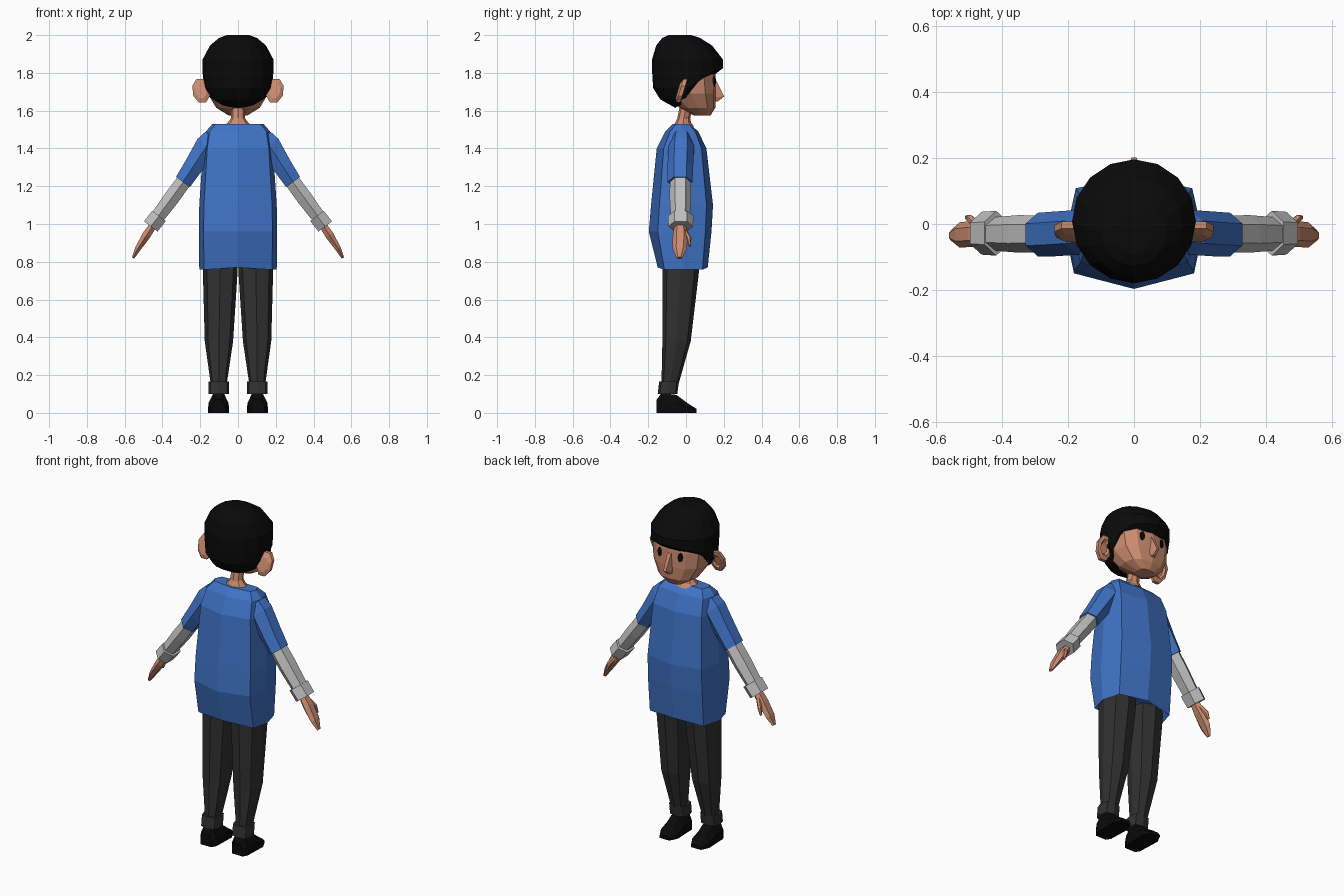
import bpy, bmesh
from math import sin, cos, pi, tau
from mathutils import Vector

cube = bpy.data.objects.get("Cube")
if cube:
    bpy.data.objects.remove(cube, do_unlink=True)


def material(name, rgb, rough=0.9):
    m = bpy.data.materials.new(name)
    m.use_nodes = True
    m.diffuse_color = (*rgb, 1)
    node = m.node_tree.nodes["Principled BSDF"]
    node.inputs["Base Color"].default_value = (*rgb, 1)
    node.inputs["Roughness"].default_value = rough
    return m


BLUE = material("shirt blue", (0.05, 0.17, 0.56))
GREY = material("sleeve grey", (0.52, 0.52, 0.52))
SKIN = material("skin", (0.60, 0.26, 0.16))
PANTS = material("trouser charcoal", (0.03, 0.03, 0.03))
BLACK = material("hair black", (0.003, 0.003, 0.003))


def loft(name, mat, rings):
    """Flat-shaded skin over a stack of equal rings, closed at both ends."""
    bm = bmesh.new()
    rows = [[bm.verts.new(p) for p in ring] for ring in rings]
    n = len(rows[0])
    for a, b in zip(rows, rows[1:]):
        for i in range(n):
            j = (i + 1) % n
            bm.faces.new((a[i], a[j], b[j], b[i]))
    bm.faces.new(rows[0])
    bm.faces.new(rows[-1])
    bmesh.ops.remove_doubles(bm, verts=bm.verts, dist=0.0005)
    bmesh.ops.recalc_face_normals(bm, faces=bm.faces)
    mesh = bpy.data.meshes.new(name)
    bm.to_mesh(mesh)
    bm.free()
    mesh.materials.append(mat)
    obj = bpy.data.objects.new(name, mesh)
    bpy.context.collection.objects.link(obj)
    return obj


def tube(name, mat, stations, across=(1, 0, 0), sides=6, power=1.0):
    """Stations are (x, y, z, half size along y, half size across)."""
    v = Vector(across)
    rings = []
    for x, y, z, ry, rv in stations:
        ring = []
        for i in range(sides):
            a = tau * i / sides + pi / 2
            c, s = cos(a), sin(a)
            c = abs(c) ** power * (1 if c > 0 else -1)
            s = abs(s) ** power * (1 if s > 0 else -1)
            ring.append(Vector((x, y + ry * s, z)) + v * (rv * c))
        rings.append(ring)
    return loft(name, mat, rings)


def pair(name, mat, stations, across=(1, 0, 0), sides=6, power=1.0):
    for side, s in (("left", 1), ("right", -1)):
        tube(f"{side}_{name}", mat, [(s * x, *r) for x, *r in stations],
             (s * across[0], across[1], across[2]), sides, power)


# Shirt: ridged front and back, broad side panels
def shirt_ring(z, w, back, front, side_drop=0.0):
    half = [(0.88 * w, back * 0.76), (w, (back + front) / 2), (0.86 * w, front * 0.76)]
    ring = [(0, back, z)] + [(x, y, z - side_drop) for x, y in half] + [(0, front, z)]
    return ring + [(-x, y, z - side_drop) for x, y in reversed(half)]


loft("shirt_body", BLUE, [shirt_ring(*r) for r in (
    (0.80, 0.17, -0.12, 0.08), (0.77, 0.205, -0.15, 0.115, 0.012),
    (0.96, 0.207, -0.197, 0.135), (1.10, 0.205, -0.185, 0.143),
    (1.40, 0.185, -0.155, 0.108), (1.49, 0.17, -0.11, 0.065),
    (1.53, 0.135, -0.07, 0.02))])

# Arms
SLOPE = (0.8, 0, 0.6)
pair("short_sleeve", BLUE, [(0.12, -0.025, 1.45, 0.06, 0.075),
                            (0.165, -0.025, 1.415, 0.068, 0.07),
                            (0.24, -0.03, 1.30, 0.068, 0.058),
                            (0.292, -0.032, 1.222, 0.066, 0.053)], SLOPE)
pair("long_sleeve", GREY, [(0.27, -0.03, 1.25, 0.055, 0.046),
                           (0.35, -0.03, 1.14, 0.057, 0.048),
                           (0.435, -0.03, 1.025, 0.05, 0.042)], SLOPE)
pair("sleeve_cuff", GREY, [(0.418, -0.028, 1.043, 0.068, 0.052),
                           (0.462, -0.028, 0.987, 0.065, 0.052)], SLOPE)
pair("hand", SKIN, [(0.445, -0.03, 1.00, 0.03, 0.022), (0.485, -0.03, 0.94, 0.04, 0.026),
                    (0.53, -0.033, 0.87, 0.038, 0.018),
                    (0.556, -0.035, 0.82, 0.015, 0.008)], SLOPE)
pair("thumb", SKIN, [(0.47, -0.01, 0.965, 0.016, 0.014), (0.495, 0.014, 0.925, 0.014, 0.013),
                     (0.508, 0.02, 0.885, 0.007, 0.007)], SLOPE)

# Legs
pair("trouser_leg", PANTS, [(0.095, -0.025, 0.88, 0.09, 0.085),
                            (0.094, -0.028, 0.75, 0.097, 0.092),
                            (0.101, -0.05, 0.38, 0.075, 0.075),
                            (0.102, -0.085, 0.15, 0.045, 0.042)], sides=8, power=0.8)
pair("trouser_cuff", PANTS, [(0.102, -0.098, 0.10, 0.052, 0.055),
                             (0.102, -0.09, 0.165, 0.052, 0.055)], sides=8, power=0.7)

# Shoes: cross-sections run from heel to toe
for side, s in (("left", 1), ("right", -1)):
    rings = []
    for y, w, top in ((-0.155, 0.035, 0.07), (-0.13, 0.05, 0.105), (-0.05, 0.053, 0.095),
                      (0.01, 0.055, 0.05), (0.055, 0.032, 0.022)):
        x = s * 0.103
        rings.append([(x - w, y, 0), (x + w, y, 0), (x + w, y, top * 0.55),
                      (x + w * 0.55, y, top), (x - w * 0.55, y, top), (x - w, y, top * 0.55)])
    loft(f"{side}_shoe", BLACK, rings)

# Neck with the skin shown in the collar
tube("neck", SKIN, [(0, -0.012, 1.515, 0.055, 0.08), (0, -0.015, 1.537, 0.042, 0.055),
                    (0, -0.012, 1.56, 0.034, 0.037), (0, 0.01, 1.66, 0.036, 0.036)], sides=8)

# Head
tube("head", SKIN, [(0, 0.085, 1.575, 0.045, 0.05), (0, 0.06, 1.615, 0.095, 0.115),
                    (0, 0.025, 1.69, 0.135, 0.16), (0, 0.012, 1.78, 0.145, 0.17),
                    (0, 0.005, 1.88, 0.14, 0.16)], sides=12, power=0.8)
loft("nose", SKIN, [
    [(-0.012, 0.14, 1.77), (0.012, 0.14, 1.77), (0.012, 0.158, 1.765), (-0.012, 0.158, 1.765)],
    [(-0.026, 0.14, 1.67), (0.026, 0.14, 1.67), (0.008, 0.202, 1.675), (-0.008, 0.202, 1.675)],
    [(-0.02, 0.14, 1.645), (0.02, 0.14, 1.645), (0.008, 0.17, 1.65), (-0.008, 0.17, 1.65)]])

# Ears: flat discs leaning back
for side, s in (("left", 1), ("right", -1)):
    rings = []
    for dy, k in ((-0.02, 0.6), (-0.008, 1.0), (0.012, 1.0), (0.016, 0.65), (0.004, 0.45)):
        ring = []
        for i in range(8):
            a = tau * (i + 0.5) / 8
            up = 0.068 * k * sin(a)
            ring.append((s * (0.195 + 0.048 * k * cos(a) + 0.1 * up),
                         -0.024 + dy + 0.3 * up, 1.705 + up))
        rings.append(ring)
    loft(f"{side}_ear", SKIN, rings)

# Eyes: thin upright plates laid on the face
for side, s in (("left", 1), ("right", -1)):
    loft(f"{side}_eye", BLACK, [
        [(s * (0.068 + 0.013 * cos(tau * i / 8)),
          y - 0.25 * 0.013 * cos(tau * i / 8), 1.755 + 0.027 * sin(tau * i / 8))
         for i in range(8)] for y in (0.147, 0.155)])

# Hair: dome whose rim rises from the nape past the sideburns to the fringe
DOME = [(2.0, 0.06), (1.985, 0.10), (1.945, 0.148), (1.87, 0.188), (1.80, 0.187),
        (1.72, 0.182), (1.66, 0.145), (1.615, 0.065)]
RIM = [(-1, 1.615), (-0.3, 1.63), (0.05, 1.69), (0.45, 1.785), (1, 1.825)]


def lerp(table, t):
    for (a, va), (b, vb) in zip(table, table[1:]):
        if min(a, b) <= t <= max(a, b):
            return va + (vb - va) * (t - a) / (b - a)
    return table[-1][1]


rings = []
for z, _ in DOME:
    ring = []
    for i in range(16):
        a = tau * i / 16
        h = max(z, lerp(RIM, max(-1, min(1, sin(a)))))
        r = lerp(DOME, h)
        shift = 0.008 - 0.04 * max(0, (h - 1.9) / 0.1)
        ring.append((r * cos(a), r * sin(a) + shift, h))
    rings.append(ring)
rings.append([(0, -0.03, 1.65)] * 16)
bm_rings = rings[:-1] + [[(0.001 * cos(tau * i / 16), -0.03 + 0.001 * sin(tau * i / 16), 1.65)
                          for i in range(16)]]
loft("hair", BLACK, bm_rings)
